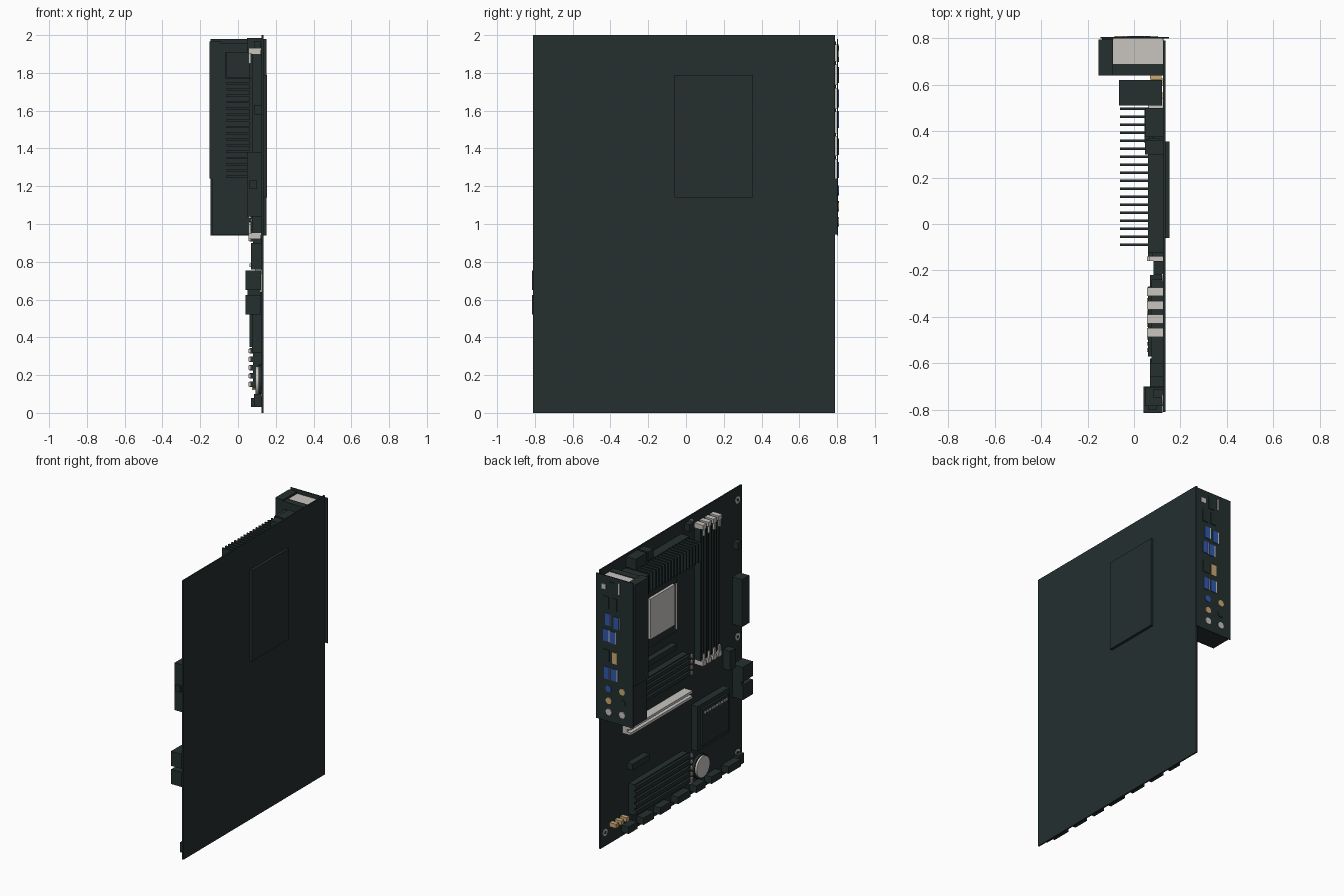
import bpy, bmesh
from mathutils import Matrix, Vector

if "Cube" in bpy.data.objects:
    bpy.data.objects.remove(bpy.data.objects["Cube"])


def material(name, r, g, b):
    m = bpy.data.materials.new(name)
    m.use_nodes = True
    m.diffuse_color = (r, g, b, 1)
    node = m.node_tree.nodes["Principled BSDF"]
    node.inputs["Base Color"].default_value = (r, g, b, 1)
    node.inputs["Roughness"].default_value = 0.6
    return m


DARK = material("dark slate", 0.018, 0.028, 0.028)
METAL = material("light metal", 0.58, 0.56, 0.53)
BLUE = material("port blue", 0.03, 0.10, 0.42)
TAN = material("warm tan", 0.60, 0.40, 0.18)
FACE = 0.128  # component side of the board


def finish(name, bm, mat):
    mesh = bpy.data.meshes.new(name)
    bm.to_mesh(mesh)
    bm.free()
    mesh.materials.append(mat)
    ob = bpy.data.objects.new(name, mesh)
    bpy.context.collection.objects.link(ob)
    return ob


def boxes(name, mat, *spans):
    """One object from boxes given as (x range, y range, z range)."""
    bm = bmesh.new()
    for span in spans:
        lo, hi = Vector([s[0] for s in span]), Vector([s[1] for s in span])
        size = Matrix.Diagonal((*(hi - lo), 1))
        bmesh.ops.create_cube(bm, size=1, matrix=Matrix.Translation((lo + hi) / 2) @ size)
    return finish(name, bm, mat)


def mid(c, w):
    return (c - w / 2, c + w / 2)


def discs(name, mat, axis, depth, radius, centres, sides=24):
    bm = bmesh.new()
    for c in centres:
        turn = Matrix.Rotation(1.5707963, 4, "Y" if axis == "X" else "X")
        bmesh.ops.create_cone(bm, cap_ends=True, segments=sides, radius1=radius,
                              radius2=radius, depth=depth,
                              matrix=Matrix.Translation(c) @ turn)
    ob = finish(name, bm, mat)
    for p in ob.data.polygons:
        p.use_smooth = len(p.vertices) == 4
    ob.data.set_sharp_from_angle(angle=0.6)
    return ob


# Board, back plate and mounting rings
boxes("board", DARK, ((0.125, 0.135), (-0.81, 0.79), (0, 2)))
boxes("cooler_back_plate", DARK, ((0.135, 0.154), (-0.06, 0.355), (1.14, 1.79)))
holes = [(-0.76, 0.1), (-0.76, 0.93), (-0.76, 1.91), (-0.23, 1.95), (0.74, 0.1), (-0.23, 0.1)]
discs("mounting_rings", METAL, "X", 0.006, 0.025, [(0.124, y, z) for y, z in holes])
discs("mounting_holes", DARK, "X", 0.008, 0.011, [(0.123, y, z) for y, z in holes])

# Processor socket
boxes("socket_frame", DARK, ((0.1, FACE), (-0.04, 0.33), (1.25, 1.7)))
boxes("processor_lid", METAL, ((0.08, 0.1), (0.01, 0.285), (1.32, 1.61)))
boxes("socket_lever", METAL, ((0.09, 0.1), (-0.035, -0.025), (1.27, 1.6)))

# Top heatsink with fins stacked along y
boxes("top_heatsink_base", DARK, ((0.06, FACE), (-0.125, 0.37), (1.77, 1.91)))
boxes("top_heatsink_fins", DARK,
      *[((-0.06, 0.065), mid(-0.09 + 0.0345 * i, 0.01), (1.775, 1.91)) for i in range(18)])
boxes("top_heatsink_bridge", DARK, ((0.045, 0.07), (0.35, 0.5), (1.775, 1.89)))

# Side heatsink with fins stacked along z
boxes("side_heatsink_base", DARK, ((0.06, 0.12), (0.51, 0.62), (1.24, 1.91)))
boxes("side_heatsink_fins", DARK,
      *[((-0.06, 0.065), (0.51, 0.62), mid(1.25 + 0.033 * i, 0.012)) for i in range(16)])
boxes("side_heatsink_top", DARK, ((-0.065, 0.065), (0.51, 0.62), (1.77, 1.91)))
boxes("capacitors", TAN, ((0.07, 0.118), (0.622, 0.64), (1.0, 1.2)))

# Memory slots: channel of two rails with light latches at both ends
for i in range(4):
    y = -0.292 - 0.0585 * i
    boxes(f"memory_slot_{i + 1}", DARK,
          ((0.1, FACE), mid(y, 0.036), (0.93, 1.92)),
          *[((0.075, 0.1), mid(y + s * 0.013, 0.01), (0.95, 1.9)) for s in (-1, 1)])
    boxes(f"memory_latches_{i + 1}", METAL,
          *[((0.055, 0.124), mid(y, 0.038), mid(z, 0.032)) for z in (0.936, 1.915)],
          *[((0.055, 0.07), mid(y, 0.016), mid(z, 0.06)) for z in (0.97, 1.88)])

# Power connectors
boxes("main_power_connector", DARK, ((0.048, FACE), (-0.785, -0.705), (1.04, 1.38)),
      ((0.06, 0.1), (-0.8, -0.785), (1.185, 1.23)))
boxes("processor_power_connector", DARK, ((0.048, FACE), (0.375, 0.5), (1.91, 1.985)))
boxes("processor_power_connector_small", DARK, ((0.048, FACE), (0.3, 0.36), (1.92, 1.985)))
boxes("fan_headers", DARK, ((0.085, FACE), (-0.75, -0.71), (1.58, 1.63)),
      ((0.085, FACE), (-0.22, -0.16), (1.92, 1.97)))

# Edge connectors
boxes("edge_connectors", DARK,
      *[((0.04, 0.122), (-0.815, -0.7), span) for span in ((0.52, 0.625), (0.65, 0.755))],
      ((0.05, 0.12), (-0.72, -0.7), (0.625, 0.65)))
boxes("front_panel_socket", DARK, ((0.07, FACE), (-0.66, -0.6), (0.76, 0.9)))

# Chipset heatsink
boxes("chipset_heatsink", DARK, ((0.075, FACE), (-0.6, -0.24), (0.32, 0.64)),
      ((0.06, 0.075), (-0.57, -0.27), (0.35, 0.61)))
boxes("chipset_marks", METAL,
      *[((0.056, 0.061), mid(-0.3 - 0.027 * i, 0.017), (0.575, 0.59)) for i in range(10)])

# Expansion slots
boxes("light_expansion_slot", METAL, ((0.09, FACE), (-0.16, 0.54), (0.735, 0.79)),
      *[((0.06, 0.09), (-0.16, 0.54), mid(z, 0.018)) for z in (0.744, 0.781)])
boxes("short_expansion_slot", DARK, ((0.08, FACE), (0.3, 0.49), (0.46, 0.505)))
boxes("thin_slot", DARK, ((0.085, FACE), (-0.02, 0.4), (1.13, 1.17)))


def ribbed_cover(name, y, z, ribs):
    pitch = (z[1] - z[0]) / ribs
    boxes(name, DARK, ((0.08, FACE), y, z),
          *[((0.062, 0.08), y, mid(z[0] + pitch * (i + 0.5), pitch * 0.65)) for i in range(ribs)])
    boxes(name + "_clips", METAL,
          *[((0.055, 0.068), mid(y[0] - 0.01, 0.02), mid(z[0] + pitch * (i + 0.5), pitch * 0.5))
            for i in range(ribs)])


ribbed_cover("upper_drive_cover", (-0.14, 0.42), (0.9, 1.06), 4)
ribbed_cover("lower_drive_cover", (-0.14, 0.47), (0.13, 0.35), 5)

# Battery
discs("battery_holder", DARK, "X", 0.02, 0.085, [(0.118, -0.33, 0.17)], 32)
discs("battery", METAL, "X", 0.025, 0.075, [(0.106, -0.33, 0.17)], 32)

# Bottom headers and jumpers
boxes("bottom_headers", DARK,
      *[((0.07, FACE), mid(y, w), (0.03, 0.08))
        for y, w in ((-0.65, 0.14), (-0.45, 0.12), (-0.27, 0.1), (-0.08, 0.14),
                     (0.13, 0.12), (0.32, 0.12), (0.5, 0.1))],
      ((0.085, FACE), (-0.78, -0.72), (0.03, 0.1)))
boxes("jumpers", TAN, *[((0.075, FACE), mid(y, 0.032), (0.12, 0.15)) for y in (0.55, 0.61, 0.67)])

# Rear port block: metal shells, dark shroud and audio block
levels = [1.24, 1.36, 1.48, 1.61, 1.735, 1.86, 1.965]
boxes("port_shells", METAL,
      *[((-0.09, 0.124), (0.69, 0.8), (a, b - 0.015)) for a, b in zip(levels, levels[1:])])
boxes("port_shroud", DARK, ((-0.09, FACE), (0.64, 0.69), (1.24, 1.955)),
      ((-0.152, -0.09), (0.64, 0.795), (1.24, 1.965)))
boxes("audio_block", DARK, ((-0.138, FACE), (0.64, 0.8), (0.945, 1.24)))
boxes("rear_plate", DARK, ((-0.145, 0.15), (0.799, 0.805), (0.94, 1.98)))

# Ports on the rear plate


def ports(name, mat, w, h, centres, tip=0.81):
    boxes(name, mat, *[(mid(x, w), (0.8, tip), mid(z, h)) for x, z in centres])


blue_ports = [(0.055, 1.67), (-0.012, 1.66), (0.07, 1.555), (0.018, 1.55),
              (0.063, 1.285), (0.005, 1.285)]
ports("blue_ports", BLUE, 0.042, 0.085, blue_ports)
ports("port_tongues", METAL, 0.006, 0.085, [(x - 0.026, z) for x, z in blue_ports])
ports("tan_port", TAN, 0.042, 0.08, [(0, 1.405)])
ports("dark_ports", DARK, 0.045, 0.085,
      [(0.07, 1.79), (0.005, 1.79), (0.02, 1.9), (0.065, 1.41)])
ports("light_port", METAL, 0.035, 0.035, [(0.087, 1.9)])
ports("narrow_port", METAL, 0.01, 0.08, [(-0.035, 1.91)])
for name, mat, spots in (("blue_jack", BLUE, [(0.05, 1.175)]),
                         ("tan_jacks", TAN, [(-0.06, 1.18), (0.047, 1.09)]),
                         ("dark_jack", DARK, [(-0.06, 1.1)]),
                         ("light_jacks", METAL, [(0.047, 1.01), (-0.06, 1.015)])):
    discs(name, mat, "Y", 0.01, 0.023, [(x, 0.805, z) for x, z in spots])
